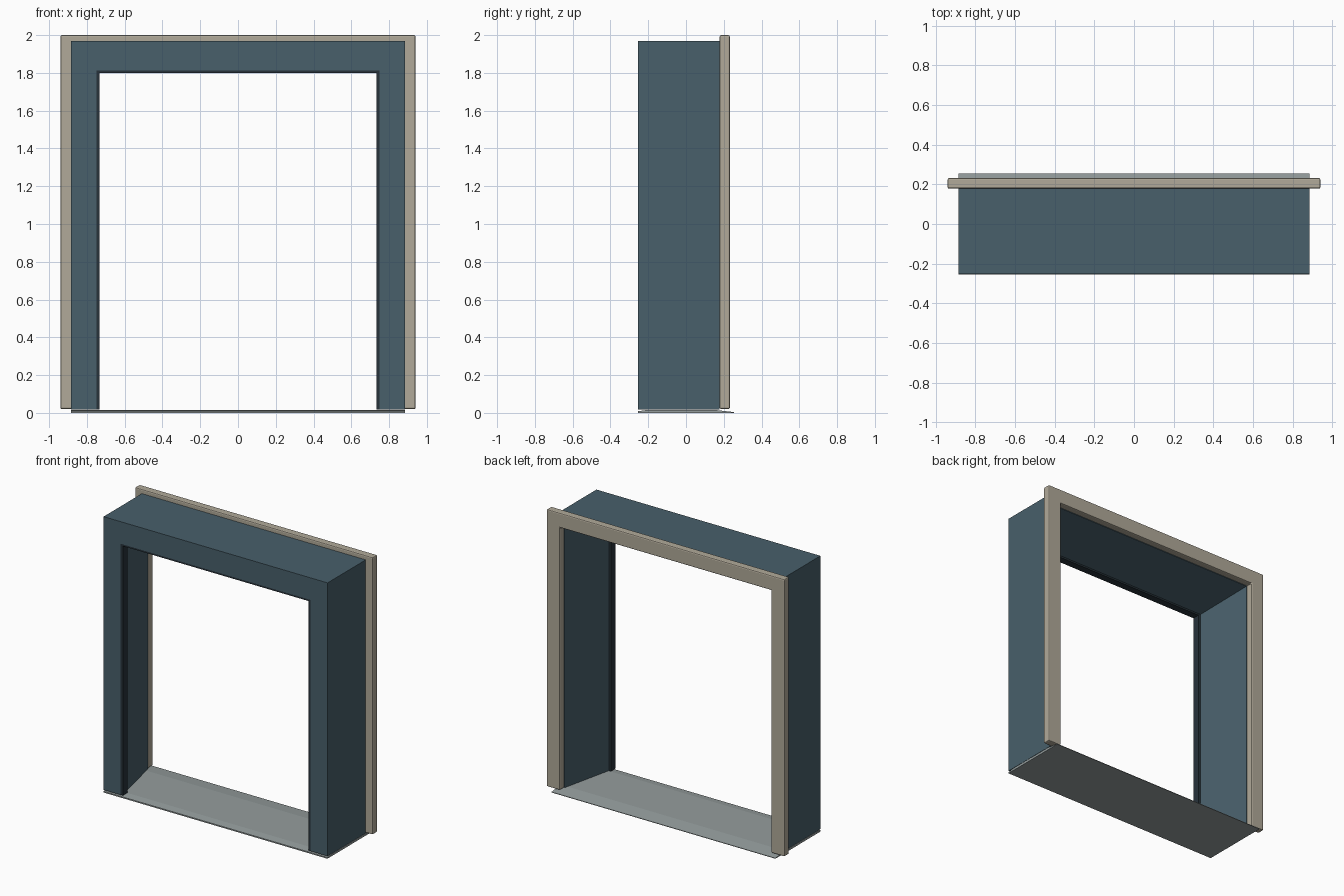
import bpy, bmesh

if "Cube" in bpy.data.objects:
    bpy.data.objects.remove(bpy.data.objects["Cube"])


def material(name, rgb):
    m = bpy.data.materials.new(name)
    m.diffuse_color = (*rgb, 1)
    m.use_nodes = True
    m.node_tree.nodes["Principled BSDF"].inputs["Base Color"].default_value = m.diffuse_color
    return m


def finish(bm, name, mat, bevel=0):
    bmesh.ops.recalc_face_normals(bm, faces=bm.faces)
    mesh = bpy.data.meshes.new(name)
    bm.to_mesh(mesh)
    bm.free()
    ob = bpy.data.objects.new(name, mesh)
    bpy.context.collection.objects.link(ob)
    mesh.materials.append(mat)
    if bevel:
        mod = ob.modifiers.new("bevel", 'BEVEL')
        mod.width = bevel
        mod.segments = 2
        mod.limit_method = 'ANGLE'
    return ob


def portal(name, section, base, mat, bevel=0):
    """Sweep a section of (half width, head height, y) around a mitred U."""
    bm = bmesh.new()
    rings = []
    for side, at_top in ((-1, 0), (-1, 1), (1, 1), (1, 0)):
        rings.append([bm.verts.new((side * w, y, h if at_top else base))
                      for w, h, y in section])
    n = len(section)
    for a, b in zip(rings, rings[1:]):
        for i in range(n):
            j = (i + 1) % n
            bm.faces.new((a[i], a[j], b[j], b[i]))
    bm.faces.new(rings[0])
    bm.faces.new(rings[-1][::-1])
    return finish(bm, name, mat, bevel)


def extrude_x(name, profile, half, mat):
    """Extrude a (y, z) profile along x."""
    bm = bmesh.new()
    a, b = [[bm.verts.new((x, y, z)) for y, z in profile] for x in (-half, half)]
    n = len(profile)
    for i in range(n):
        j = (i + 1) % n
        bm.faces.new((a[i], a[j], b[j], b[i]))
    bm.faces.new(a)
    bm.faces.new(b[::-1])
    return finish(bm, name, mat)


blue = material("blue_paint", (0.065, 0.115, 0.145))
beige = material("beige_trim", (0.44, 0.40, 0.32))
dark = material("dark_seal", (0.02, 0.032, 0.042))
grey = material("grey_metal", (0.30, 0.34, 0.34))

# Deep surround with a reveal that widens toward the back
portal("surround", [(0.885, 1.97, -0.253), (0.885, 1.97, 0.178),
                    (0.835, 1.895, 0.178), (0.75, 1.812, -0.2),
                    (0.75, 1.812, -0.253)], 0.018, blue)

# Dark seal lining the front opening
portal("opening_seal", [(0.75, 1.812, -0.253), (0.75, 1.812, -0.2),
                        (0.733, 1.80, -0.2), (0.733, 1.80, -0.253)], 0.018, dark)

# Trim around the back edge
portal("back_trim", [(0.94, 2.0, 0.178), (0.94, 2.0, 0.232),
                     (0.835, 1.895, 0.232), (0.835, 1.895, 0.178)], 0.02, beige, 0.008)

# Thin threshold tapering to the back
extrude_x("threshold", [(-0.255, 0), (-0.255, 0.009), (-0.2, 0.016), (0.15, 0.016),
                        (0.255, 0.004), (0.255, 0)], 0.885, grey)
